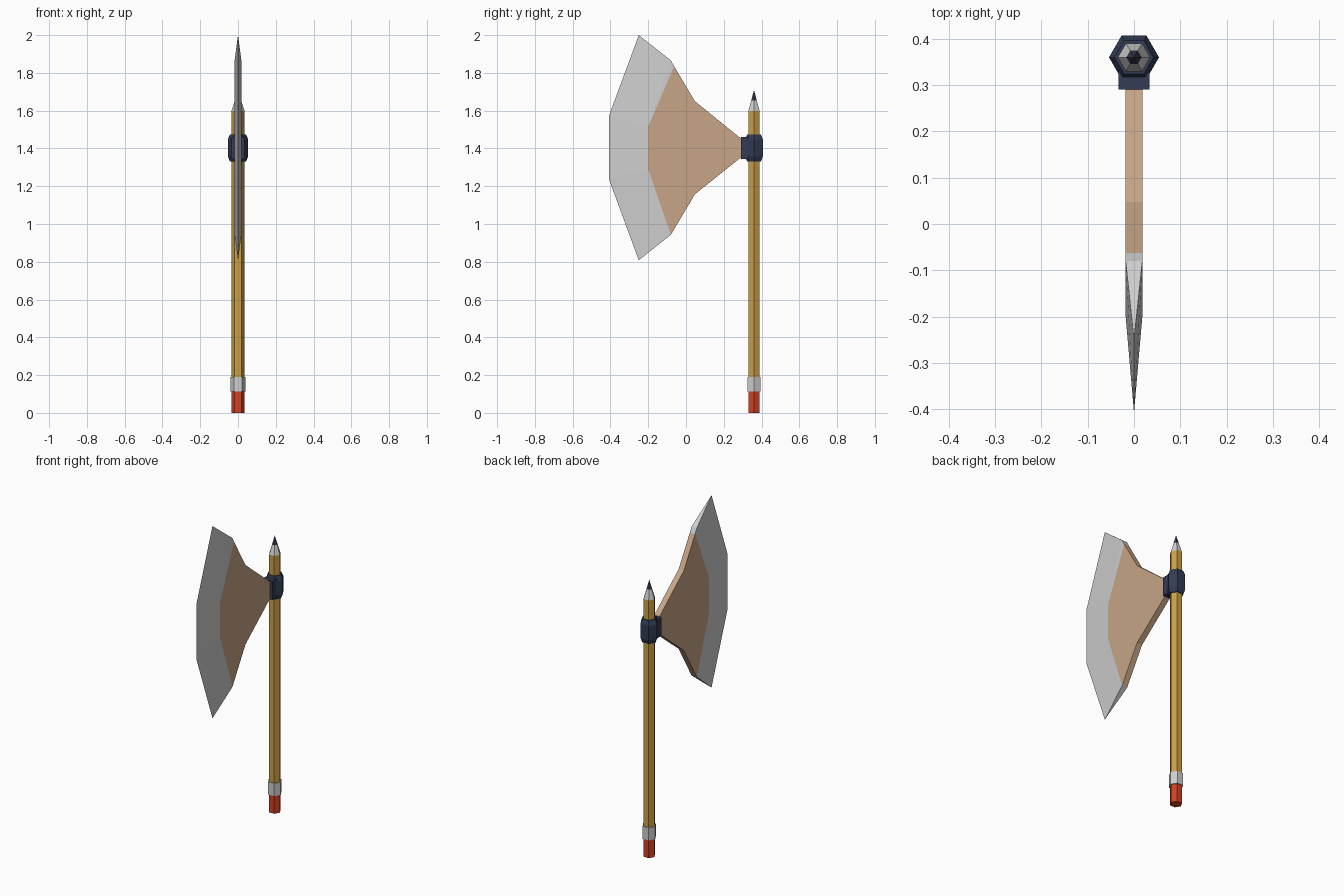
import bpy, bmesh, math

if "Cube" in bpy.data.objects:
    bpy.data.objects.remove(bpy.data.objects["Cube"])

PY = 0.36  # handle axis position in y


def srgb(c):
    return c / 12.92 if c <= 0.04045 else ((c + 0.055) / 1.055) ** 2.4


def material(name, r, g, b):
    m = bpy.data.materials.new(name)
    m.diffuse_color = (srgb(r), srgb(g), srgb(b), 1)
    m.use_nodes = True
    m.node_tree.nodes["Principled BSDF"].inputs["Base Color"].default_value = m.diffuse_color
    return m


YELLOW = material("yellow paint", 0.80, 0.63, 0.28)
GREY = material("light grey", 0.81, 0.81, 0.81)
RED = material("eraser red", 0.83, 0.26, 0.14)
NAVY = material("navy", 0.20, 0.235, 0.33)
LEAD = material("dark lead", 0.22, 0.22, 0.31)
WOOD = material("tan wood", 0.78, 0.645, 0.53)


def finish(name, bm, mats):
    bmesh.ops.recalc_face_normals(bm, faces=bm.faces)
    me = bpy.data.meshes.new(name)
    bm.to_mesh(me)
    bm.free()
    for m in mats:
        me.materials.append(m)
    ob = bpy.data.objects.new(name, me)
    bpy.context.collection.objects.link(ob)
    return ob


def hex_loft(name, rings, mat):
    """Hexagonal solid through (radius, z) rings; radius 0 makes a point."""
    bm = bmesh.new()
    loops = []
    for r, z in rings:
        if r == 0:
            loops.append([bm.verts.new((0, PY, z))] * 6)
        else:
            loops.append([bm.verts.new((r * math.cos(i * math.pi / 3),
                                        PY + r * math.sin(i * math.pi / 3), z))
                          for i in range(6)])
    for a, b in zip(loops, loops[1:]):
        for i in range(6):
            j = (i + 1) % 6
            quad = [a[i], a[j], b[j], b[i]]
            bm.faces.new(list(dict.fromkeys(quad)))
    for loop in (loops[0], loops[-1]):
        if len(set(loop)) == 6:
            bm.faces.new(loop)
    return finish(name, bm, [mat])


# Pencil handle, bottom to top
hex_loft("eraser", [(0.035, 0), (0.035, 0.12)], RED)
hex_loft("ferrule", [(0.041, 0.112), (0.041, 0.19)], GREY)
hex_loft("pencil_body", [(0.035, 0.185), (0.035, 1.597)], YELLOW)
hex_loft("sharpened_cone", [(0.035, 1.597), (0.0165, 1.655)], GREY)
hex_loft("lead_tip", [(0.0165, 1.655), (0, 1.71)], LEAD)

# Collar around the handle, with bevelled ends
hex_loft("collar", [(0.042, 1.33), (0.054, 1.358), (0.054, 1.448), (0.042, 1.475)], NAVY)

# Block joining the collar to the blade
bm = bmesh.new()
bmesh.ops.create_cube(bm, size=1)
for v in bm.verts:
    v.co = (v.co.x * 0.068, 0.315 + v.co.y * 0.05, 1.402 + v.co.z * 0.116)
finish("collar_block", bm, [NAVY])

# Axe blade: tan plate, with a grey wedge narrowing to the cutting edge
T = 0.018
plate = [(0.30, 1.36), (0.30, 1.445), (0.047, 1.65), (-0.063, 1.835), (-0.08, 1.866),
         (-0.20, 1.515), (-0.20, 1.29), (-0.08, 0.943), (0.047, 1.157)]
edge = [(-0.25, 2.0), (-0.408, 1.573), (-0.408, 1.237), (-0.25, 0.808)]
bm = bmesh.new()
sides = [[bm.verts.new((s * T, y, z)) for y, z in plate] for s in (1, -1)]
rim = [bm.verts.new((0, y, z)) for y, z in edge]
for p in sides:
    bm.faces.new([p[i] for i in (0, 1, 2, 3, 5, 6, 7, 8)])          # tan side
    bm.faces.new([p[3], p[4], p[5]]).material_index = 1             # grey corner
    for i in range(3):                                              # grey wedge
        a, b, c, d = p[4 + i], p[5 + i], rim[i + 1], rim[i]
        bm.faces.new([a, b, c, d]).material_index = 1
right, left = sides
for i, j in ((7, 8), (8, 0), (0, 1), (1, 2), (2, 3), (3, 4)):       # rim of plate
    bm.faces.new([right[i], right[j], left[j], left[i]]).material_index = int(i == 3)
for k, r in ((4, rim[0]), (7, rim[3])):                             # wedge ends
    bm.faces.new([right[k], left[k], r]).material_index = 1
finish("axe_blade", bm, [WOOD, GREY])
